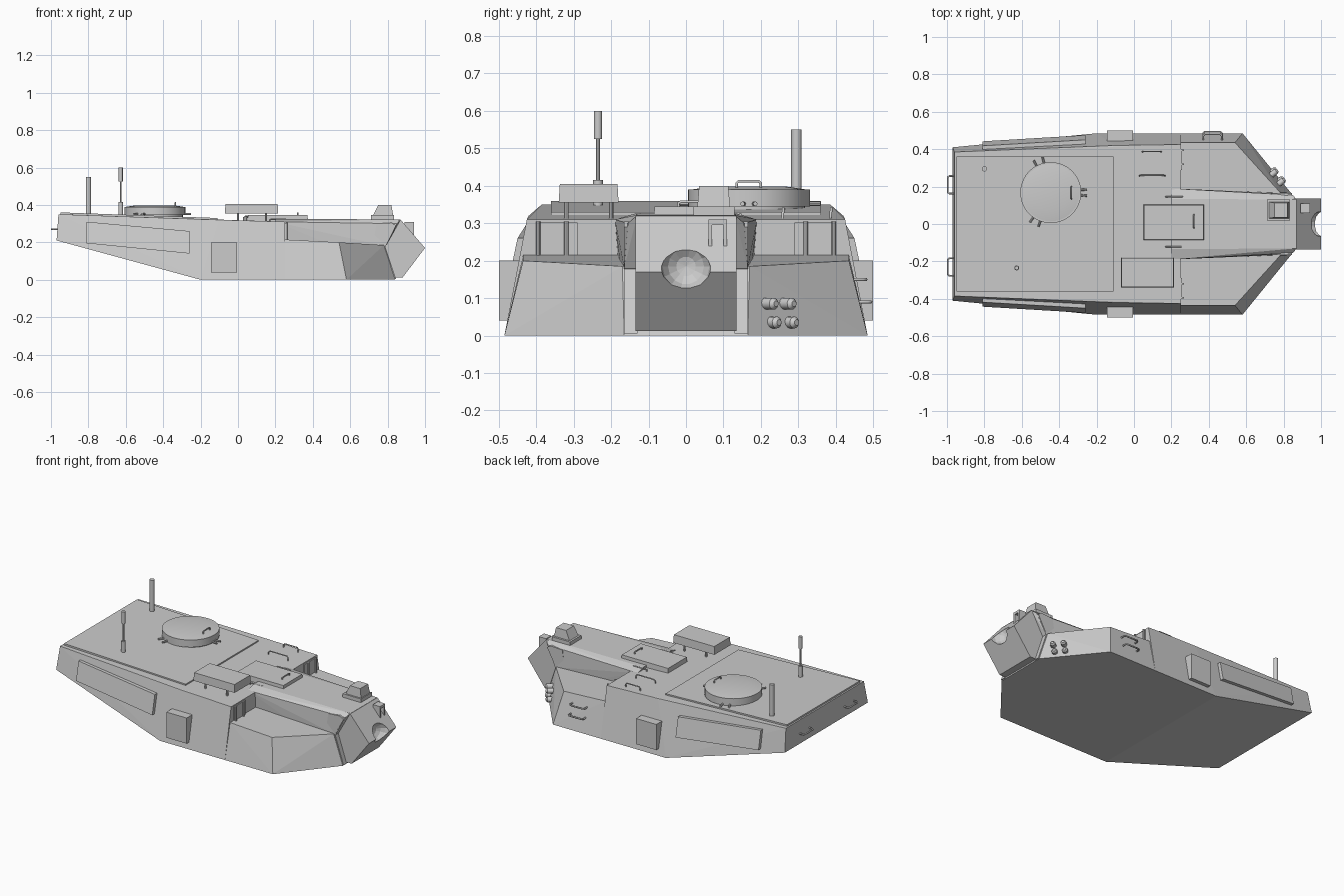
import bpy, bmesh, math
from mathutils import Vector

if "Cube" in bpy.data.objects:
    bpy.data.objects.remove(bpy.data.objects["Cube"])


def finish(name, bm):
    me = bpy.data.meshes.new(name)
    bm.to_mesh(me)
    bm.free()
    ob = bpy.data.objects.new(name, me)
    bpy.context.collection.objects.link(ob)
    return ob


def solid(name, pts, mirror=False):
    """Convex solid around points; mirror adds the same points at -y."""
    bm = bmesh.new()
    pts = list(pts) + ([(x, -y, z) for x, y, z in pts] if mirror else [])
    for p in pts:
        bm.verts.new(p)
    res = bmesh.ops.convex_hull(bm, input=bm.verts)
    junk = [g for g in res["geom_interior"] if isinstance(g, bmesh.types.BMVert)]
    bmesh.ops.delete(bm, geom=junk, context='VERTS')
    bmesh.ops.dissolve_limit(bm, angle_limit=math.radians(1), verts=bm.verts, edges=bm.edges)
    bmesh.ops.recalc_face_normals(bm, faces=bm.faces)
    return finish(name, bm)


def box(name, x0, x1, y0, y1, z0, z1, inset=0.0):
    return solid(name, [(x, y, z0) for x in (x0, x1) for y in (y0, y1)] +
                 [(x, y, z1) for x in (x0 + inset, x1 - inset) for y in (y0 + inset, y1 - inset)])


def rod(name, a, b, r, r2=None, seg=16):
    a, b = Vector(a), Vector(b)
    bm = bmesh.new()
    bmesh.ops.create_cone(bm, cap_ends=True, segments=seg, radius1=r,
                          radius2=r if r2 is None else r2, depth=(b - a).length)
    q = Vector((0, 0, 1)).rotation_difference(b - a)
    bmesh.ops.rotate(bm, verts=bm.verts, matrix=q.to_matrix())
    bmesh.ops.translate(bm, verts=bm.verts, vec=(a + b) / 2)
    return smooth(finish(name, bm))


def smooth(ob, deg=40):
    bpy.ops.object.select_all(action='DESELECT')
    ob.select_set(True)
    bpy.context.view_layer.objects.active = ob
    bpy.ops.object.shade_smooth_by_angle(angle=math.radians(deg))
    return ob


def handle(name, a, b, out, r=0.004):
    a, b, out = Vector(a), Vector(b), Vector(out)
    cu = bpy.data.curves.new(name, 'CURVE')
    cu.dimensions, cu.bevel_depth, cu.bevel_resolution = '3D', r, 1
    d = (b - a) * 0.08
    path = [a, a + out * 0.75, a + out + d, b + out - d, b + out * 0.75, b]
    sp = cu.splines.new('POLY')
    sp.points.add(len(path) - 1)
    for p, v in zip(sp.points, path):
        p.co = (*v, 1)
    ob = bpy.data.objects.new(name, cu)
    bpy.context.collection.objects.link(ob)


# main shell: bustle, middle and roof
solid("rear_hull", [(-.97, .41, .21), (-.96, .385, .35), (-.2, .485, 0), (-.1, .42, .32),
                    (.25, .485, 0), (.25, .425, .31)], True)
# low front cheeks
solid("front_cheeks", [(.2, .485, 0), (.25, .435, .215), (.58, .485, 0), (.54, .435, .2),
                       (.84, .165, 0), (.78, .17, .185)], True)
# raised rear roof plate
solid("roof_plate", [(-.95, .36, .33), (-.95, .36, .36), (-.11, .36, .30), (-.11, .36, .33)], True)

# central spine, its end frames and the wedge mantlet
solid("spine", [(.2, .175, .1), (.2, .19, .31), (.2, .135, .326), (.85, .155, .3), (.87, .13, .322),
                (.79, .165, .18), (.7, .165, .1)], True)
for s in (-1, 1):
    solid("mantlet_frame", [(x, s * y, z) for y in (.13, .165) for x, z in
                            ((.72, .01), (.845, .005), (.78, .2), (.72, .2))])
    solid("mantlet_frame_upper", [(x, s * y, z) for y in (.13, .165) for x, z in
                                  ((.72, .18), (.785, .18), (.845, .29), (.82, .305), (.74, .3))])
mantlet = solid("mantlet", [(.7, .135, .30), (.87, .135, .32), (1, .135, .17),
                            (.88, .135, .012), (.7, .135, .012)], True)
bm = bmesh.new()
bmesh.ops.create_uvsphere(bm, u_segments=14, v_segments=8, radius=.068)
bmesh.ops.rotate(bm, verts=bm.verts, matrix=Vector((0, 0, 1)).rotation_difference(Vector((1, 0, 0))).to_matrix())
bmesh.ops.translate(bm, verts=bm.verts, vec=(1.0, 0, .185))
cutter = finish("gun_socket_cutter", bm)
mod = mantlet.modifiers.new("gun_socket", 'BOOLEAN')
mod.object, mod.operation, mod.solver = cutter, 'DIFFERENCE', 'EXACT'
bpy.context.view_layer.objects.active = mantlet
bpy.ops.object.modifier_apply(modifier="gun_socket")
bpy.data.objects.remove(cutter)

# small bracket on the mantlet and sight on the spine
for y in (.065, .105):
    box("mantlet_bracket_side", .89, .94, y - .005, y + .005, .22, .31)
box("mantlet_bracket_top", .89, .94, .06, .11, .295, .31)
box("sight_base", .71, .835, .02, .13, .315, .345)
solid("sight_head", [(.72, .03, .34), (.83, .03, .34), (.72, .118, .34), (.83, .118, .34),
                     (.75, .035, .4), (.82, .035, .4), (.75, .113, .4), (.82, .113, .4)])

# round cupola with periscopes
cup = Vector((-.445, .168, 0))
rod("cupola_base", cup + Vector((0, 0, .31)), cup + Vector((0, 0, .35)), .15, seg=40)
rod("cupola", cup + Vector((0, 0, .345)), cup + Vector((0, 0, .39)), .163, seg=40)
rod("cupola_lid", cup + Vector((0, 0, .389)), cup + Vector((0, 0, .398)), .16, .1, seg=40)
for ang in (5, -5, 103, 118, 235, 250):
    d = Vector((math.cos(math.radians(ang)), math.sin(math.radians(ang)), 0))
    rod("cupola_periscope", cup + d * .14 + Vector((0, 0, .352)),
        cup + d * .195 + Vector((0, 0, .352)), .006, seg=8)
handle("cupola_handle", (-.335, .135, .392), (-.335, .2, .392), (0, 0, .02))

# two roof hatches, one raised on legs
box("raised_hatch", -.07, .215, -.34, -.18, .355, .405, .003)
for x in (.0, .15):
    for y in (-.32, -.2):
        rod("raised_hatch_leg", (x, y, .3), (x, y, .36), .006, seg=8)
box("flat_hatch", .05, .375, -.087, .105, .3, .345, .003)
handle("hatch_handle", (.32, -.02, .345), (.32, .05, .345), (0, 0, .012))

# radio masts
rod("tall_mast", (-.8, .295, .33), (-.8, .295, .55), .014)
rod("aerial_base", (-.627, -.235, .33), (-.627, -.235, .415), .013)
rod("aerial_rod", (-.627, -.235, .41), (-.627, -.235, .53), .005, seg=8)
rod("aerial_tip", (-.627, -.235, .525), (-.627, -.235, .6), .011)

# side stowage panels and boxes
for s in (-1, 1):
    outer = [(-.81, .418, .31), (-.81, .442, .195), (-.26, .45, .26), (-.26, .475, .14)]
    solid("side_panel", [(x, s * (y - d), z) for x, y, z in outer for d in (0, .04)])
    solid("side_box", [(x, s * y, z) for x in (-.145, -.005)
                       for y, z in ((.5, .04), (.5, .2), (.44, .2), (.465, .04))])
    # rear wall handles
    y = .21 if s > 0 else -.23
    handle("rear_handle", (-.96, y - .047, .27), (-.96, y + .047, .27), (-.036, 0, 0), .005)
    # posts on the step behind each cheek
    for y in (.32, .395):
        rod("step_post", (.262, s * y, .205), (.262, s * y, .305), .006, seg=8)
    box("step_plate", .24, .256, s * .345 - .055, s * .345 + .055, .21, .302)

# grab handles on the roof and flank
for x0, x1, y in ((.045, .145, .385), (.03, .165, .257)):
    handle("roof_handle", (x0, y, .305), (x1, y, .305), (0, .003, .035))
for y in (.145, -.122):
    handle("hatch_hinge_bar", (.17, y, .31), (.26, y, .31), (0, 0, .014))
for z, y in ((.09, .46), (.15, .447)):
    handle("flank_handle", (.37, y, z), (.47, y, z), (0, .033, 0), .005)

# smoke launchers on the left cheek
n = Vector((.78, .63, 0))
for y, z in ((.227, .085), (.275, .085), (.235, .035), (.282, .035)):
    p = Vector((.58 + .26 * (.485 - y) / .32, y, z))
    rod("launcher_tube", p - n * .04, p + n * .012, .016, seg=12)
    rod("launcher_cap", p + n * .012, p + n * .022, .016, .008, seg=12)
